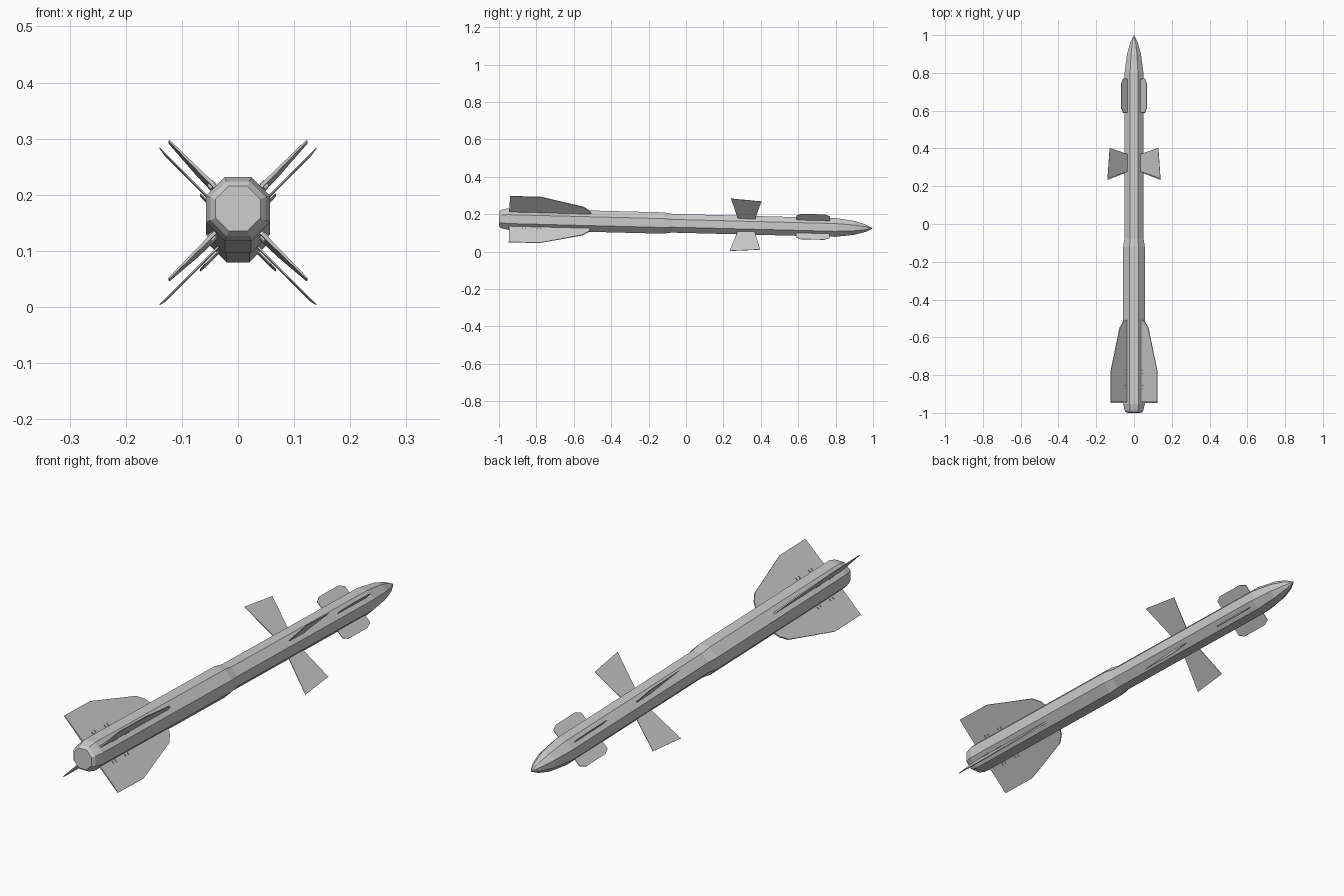
import bpy, bmesh, math
from mathutils import Matrix

if "Cube" in bpy.data.objects:
    bpy.data.objects.remove(bpy.data.objects["Cube"])

# The whole model lies slightly nose-down
TILT = Matrix.Translation((0, 0, 0.15)) @ Matrix.Rotation(-0.0255, 4, 'X')


def finish(name, bm, matrix=TILT):
    bmesh.ops.recalc_face_normals(bm, faces=bm.faces)
    bm.transform(matrix)
    mesh = bpy.data.meshes.new(name)
    bm.to_mesh(mesh)
    bm.free()
    obj = bpy.data.objects.new(name, mesh)
    bpy.context.collection.objects.link(obj)
    return obj


# Octagonal body lofted along y from (y, flat-to-centre distance)
profile = [(-0.999, 0.040), (-0.988, 0.049), (-0.955, 0.057), (-0.12, 0.057), (-0.075, 0.050),
           (0.80, 0.050), (0.90, 0.037), (0.96, 0.020)]
bm = bmesh.new()
rings = []
for y, a in profile:
    r = a / math.cos(math.pi / 8)
    rings.append([bm.verts.new((r * math.cos((i + 0.5) * math.pi / 4), y,
                                r * math.sin((i + 0.5) * math.pi / 4))) for i in range(8)])
for a, b in zip(rings, rings[1:]):
    for i in range(8):
        j = (i + 1) % 8
        bm.faces.new((a[i], a[j], b[j], b[i]))
bm.faces.new(rings[0])
tip = bm.verts.new((0, 1.0, 0))
for i in range(8):
    bm.faces.new((rings[-1][i], rings[-1][(i + 1) % 8], tip))
finish("body", bm)


def fin_set(name, outline, root_half, tip_half):
    # Four diagonal fins; outline is (radius, y), tapering from root to tip
    r0 = min(p[0] for p in outline)
    r1 = max(p[0] for p in outline)
    for k in range(4):
        bm = bmesh.new()
        sides = []
        for s in (1, -1):
            sides.append([bm.verts.new((r, y, s * (root_half + (tip_half - root_half) * (r - r0) / (r1 - r0))))
                          for r, y in outline])
            bm.faces.new(sides[-1])
        n = len(outline)
        for i in range(n):
            j = (i + 1) % n
            bm.faces.new((sides[0][i], sides[0][j], sides[1][j], sides[1][i]))
        finish(f"{name}_{k + 1}", bm, TILT @ Matrix.Rotation(math.radians(45 + 90 * k), 4, 'Y'))


# Nose strakes, mid wings, tail fins
fin_set("nose_fin", [(0.045, 0.59), (0.082, 0.59), (0.095, 0.615), (0.095, 0.74),
                     (0.082, 0.768), (0.045, 0.768)], 0.0015, 0.001)
fin_set("mid_wing", [(0.045, 0.278), (0.198, 0.237), (0.182, 0.40), (0.045, 0.368)], 0.0017, 0.0008)
fin_set("tail_fin", [(0.050, -0.945), (0.174, -0.945), (0.174, -0.78), (0.106, -0.55),
                     (0.080, -0.52), (0.050, -0.505)], 0.0035, 0.0015)

# Small hinge lugs near the roots of the tail fins
for k in range(4):
    bm = bmesh.new()
    for y in (-0.785, -0.865):
        for dy in (-0.009, 0.009):
            bmesh.ops.create_cube(bm, size=1, matrix=Matrix.Translation((0.066, y + dy, 0))
                                  @ Matrix.Diagonal((0.010, 0.004, 0.013, 1)))
    finish(f"hinge_lugs_{k + 1}", bm, TILT @ Matrix.Rotation(math.radians(45 + 90 * k), 4, 'Y'))
